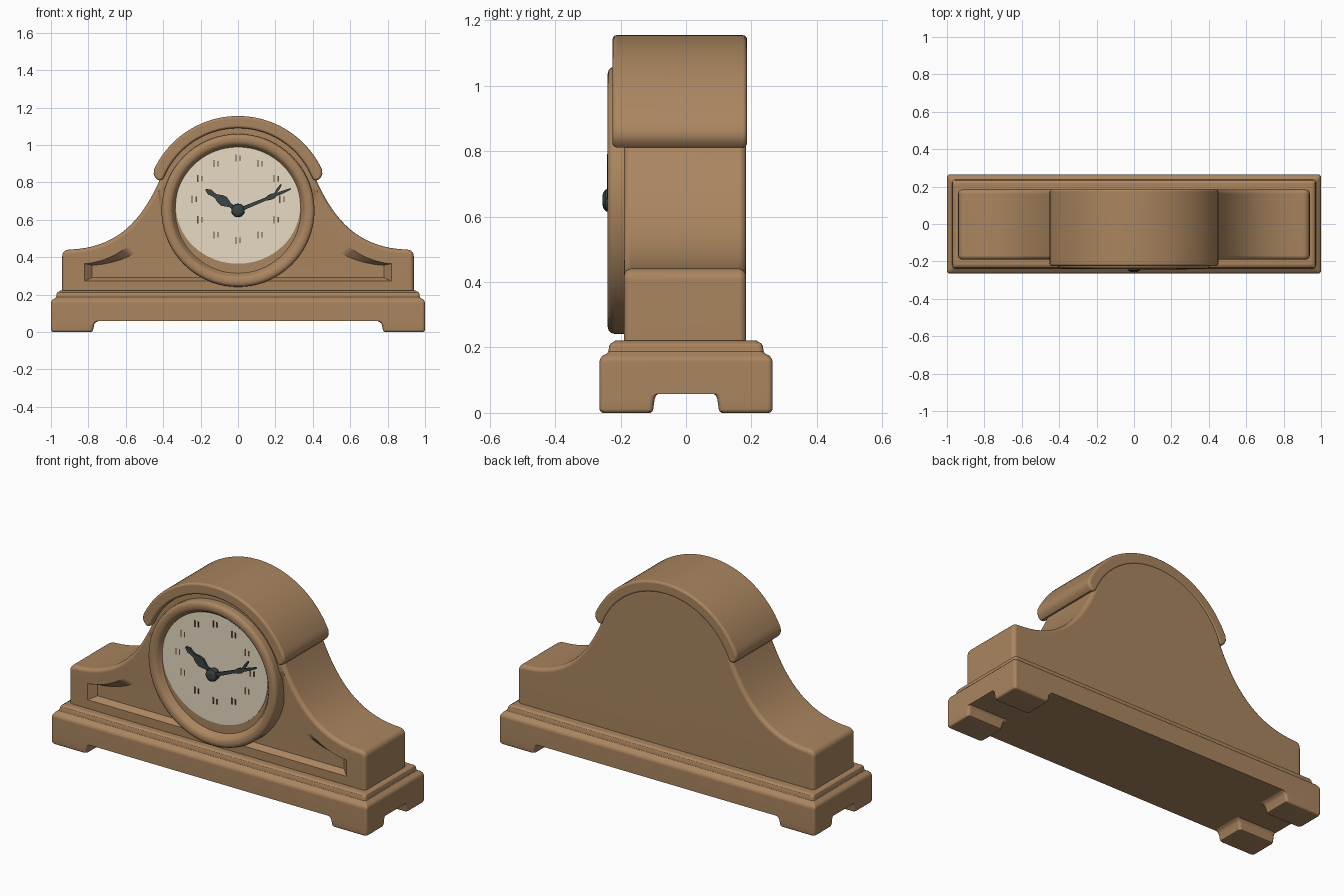
import bpy, bmesh, math
from mathutils import Vector
from mathutils.geometry import interpolate_bezier

if "Cube" in bpy.data.objects:
    bpy.data.objects.remove(bpy.data.objects["Cube"])


def material(name, rgb):
    m = bpy.data.materials.new(name)
    m.diffuse_color = (*rgb, 1)
    m.use_nodes = True
    m.node_tree.nodes["Principled BSDF"].inputs["Base Color"].default_value = m.diffuse_color
    return m


WOOD = material("warm wood", (0.40, 0.235, 0.115))
CREAM = material("cream dial", (0.80, 0.71, 0.55))
DARK = material("dark hands", (0.04, 0.058, 0.054))
BROWN = material("brown markers", (0.13, 0.065, 0.03))
CZ = 0.65  # height of the dial centre


def loft(name, rings, mat):
    """Skin a list of equal-length point rings and cap both ends."""
    bm = bmesh.new()
    vs = [[bm.verts.new(p) for p in r] for r in rings]
    n = len(vs[0])
    for a, b in zip(vs, vs[1:]):
        for i in range(n):
            bm.faces.new((a[i], a[(i + 1) % n], b[(i + 1) % n], b[i]))
    bm.faces.new(vs[0])
    bm.faces.new(vs[-1])
    bmesh.ops.recalc_face_normals(bm, faces=bm.faces)
    me = bpy.data.meshes.new(name)
    bm.to_mesh(me)
    bm.free()
    ob = bpy.data.objects.new(name, me)
    bpy.context.collection.objects.link(ob)
    me.materials.append(mat)
    return ob


def prism(name, pts, y0, y1, mat):
    return loft(name, [[(x, y, z) for x, z in pts] for y in (y0, y1)], mat)


def activate(ob):
    bpy.ops.object.select_all(action='DESELECT')
    ob.select_set(True)
    bpy.context.view_layer.objects.active = ob


def bevel(ob, width, segments=4):
    m = ob.modifiers.new("bevel", 'BEVEL')
    m.width, m.segments = width, segments
    m.limit_method, m.angle_limit = 'ANGLE', math.radians(50)
    activate(ob)
    bpy.ops.object.modifier_apply(modifier=m.name)


def smooth(ob):
    activate(ob)
    bpy.ops.object.shade_smooth_by_angle(angle=math.radians(32))
    m = ob.modifiers.new("weighted normals", 'WEIGHTED_NORMAL')
    m.keep_sharp = True


def bezier(a, b, c, d, n):
    return [(p.x, p.y) for p in interpolate_bezier(*[Vector((*q, 0)) for q in (a, b, c, d)], n)]


def mirrored(half):
    return half + [(-x, z) for x, z in reversed(half)]


def arc(r, a0, a1, n, cz):
    return [(r * math.cos(a), cz + r * math.sin(a))
            for a in (math.radians(a0 + (a1 - a0) * i / n) for i in range(n + 1))]


def rounded_rect(x0, x1, y0, y1, z, r=0.015):
    pts = []
    for cx, cy, a0 in ((x1 - r, y1 - r, 0), (x0 + r, y1 - r, 90), (x0 + r, y0 + r, 180), (x1 - r, y0 + r, 270)):
        for i in range(4):
            a = math.radians(a0 + 30 * i)
            pts.append((cx + r * math.cos(a), cy + r * math.sin(a), z))
    return pts


def revolve(name, profile, mat, n=72):
    """Turn a (radius, y) profile about the dial axis."""
    return loft(name, [[(r * math.cos(2 * math.pi * i / n), y, CZ + r * math.sin(2 * math.pi * i / n))
                        for i in range(n)] for r, y in profile], mat)


# moulded plinth: (height, inset from the outer edge)
steps = [(0.058, 0), (0.155, 0), (0.166, 0.003), (0.175, 0.010), (0.181, 0.022), (0.188, 0.028),
         (0.205, 0.030), (0.212, 0.034), (0.216, 0.042), (0.222, 0.050)]
smooth(loft("plinth", [rounded_rect(-1 + d, 1 - d, -0.265 + d, 0.265 - d, z) for z, d in steps], WOOD))

# four bracket feet: (height, inner x, inner y, outer inset)
foot = [(0, 0.785, 0.11, 0.010), (0.004, 0.778, 0.103, 0.004), (0.012, 0.775, 0.10, 0),
        (0.042, 0.768, 0.096, 0), (0.053, 0.758, 0.091, 0), (0.059, 0.745, 0.084, 0), (0.064, 0.73, 0.075, 0)]
for sx, side in ((-1, "left"), (1, "right")):
    for sy, end in ((-1, "front"), (1, "back")):
        rings = []
        for z, ix, iy, d in foot:
            rings.append([(sx * x, sy * y, zz) for x, y, zz in rounded_rect(ix, 1 - d, iy, 0.265 - d, z)])
        smooth(loft(f"{end}_{side}_foot", rings, WOOD))

# case with swept shoulders
half = [(0.94, 0.18), (0.94, 0.405), (0.937, 0.42), (0.928, 0.433), (0.915, 0.439)]
half += bezier((0.90, 0.441), (0.62, 0.45), (0.50, 0.63), (0.415, 0.82), 20)
half += arc(0.45, 26, 86, 12, 0.66)
case = prism("case", mirrored(half), -0.19, 0.184, WOOD)
bevel(case, 0.022)

# sunken front panel with sloping sides
edge = [(0.82, 0.272), (0.82, 0.365)]
edge += bezier((0.80, 0.367), (0.66, 0.385), (0.53, 0.48), (0.445, 0.62), 12) + [(0.425, 0.76)]
inner = [(x - 0.04, 0.29 + (z - 0.27) * 0.7) for x, z in edge]
cutter = loft("panel_cutter", [[(x, y, z) for x, z in mirrored(e)]
                               for e, y in ((edge, -0.25), (edge, -0.19), (inner, -0.155))], WOOD)
cutter.hide_render = True
cut = case.modifiers.new("panel", 'BOOLEAN')
cut.operation, cut.solver, cut.object = 'DIFFERENCE', 'EXACT', cutter
activate(case)
bpy.ops.object.modifier_apply(modifier=cut.name)
bpy.data.objects.remove(cutter)
smooth(case)

# arched hood with rounded ends
tip = [(0.451, 0.845), (0.442, 0.825), (0.428, 0.812), (0.405, 0.81)]
hood_pts = tip[::-1] + arc(0.495, 25, 155, 44, 0.66)
hood_pts += [(-x, z) for x, z in tip] + arc(0.43, 156, 24, 40, 0.66)
hood = prism("hood", hood_pts, -0.225, 0.187, WOOD)
bevel(hood, 0.014, 3)
smooth(hood)

# round bezel with a wooden floor
smooth(revolve("bezel", [(0.409, -0.14), (0.409, -0.218), (0.405, -0.23), (0.397, -0.237), (0.385, -0.24),
                         (0.37, -0.239), (0.358, -0.234), (0.35, -0.225), (0.344, -0.213), (0.336, -0.204)], WOOD))

# cream dial plate, slightly shorter than wide
dial = [(0.333 * math.cos(a), 0.677 + 0.312 * math.sin(a)) for a in (math.tau * i / 64 for i in range(64))]
prism("dial", dial, -0.202, -0.208, CREAM)

# paired hour markers
for i in range(12):
    a = math.tau * i / 12
    cx, cz = 0.235 * math.sin(a), 0.71 + 0.22 * math.cos(a)
    for k, dx in enumerate((-0.011, 0.011)):
        x, w, h = cx + dx, 0.0035, 0.019 - 0.004 * k
        prism(f"hour_marker_{i + 1}_{k + 1}", [(x - w, cz - h), (x + w, cz - h), (x + w, cz + h), (x - w, cz + h)],
              -0.207, -0.2095, BROWN)


# hands: (distance along, half width) outlines
def hand(name, start, direction, widths, y):
    d = Vector(direction).normalized()
    s = Vector((-d.y, d.x))
    o = Vector(start)
    pts = [o + d * u + s * w for u, w in widths] + [o + d * u - s * w for u, w in reversed(widths)]
    prism(name, [tuple(p) for p in pts], y, y - 0.01, DARK)


hand("hour_hand", (0, CZ), (-0.17, 0.11),
     [(0, 0.012), (0.05, 0.011), (0.07, 0.02), (0.09, 0.028), (0.115, 0.024), (0.14, 0.011),
      (0.165, 0.012), (0.18, 0.016), (0.205, 0.004)], -0.22)
hand("minute_hand", (0, CZ), (0.28, 0.115),
     [(0, 0.011), (0.16, 0.008), (0.18, 0.014), (0.20, 0.015), (0.22, 0.007), (0.25, 0.008),
      (0.305, 0.004)], -0.232)
hand("minute_hand_prong", (0.195, 0.735), (0.04, 0.06), [(0, 0.005), (0.035, 0.007), (0.065, 0.004)], -0.232)

# centre hub
smooth(revolve("hub", [(0.03, -0.204), (0.034, -0.22), (0.036, -0.235), (0.033, -0.246), (0.024, -0.253),
                       (0.012, -0.256)], DARK, 24))
